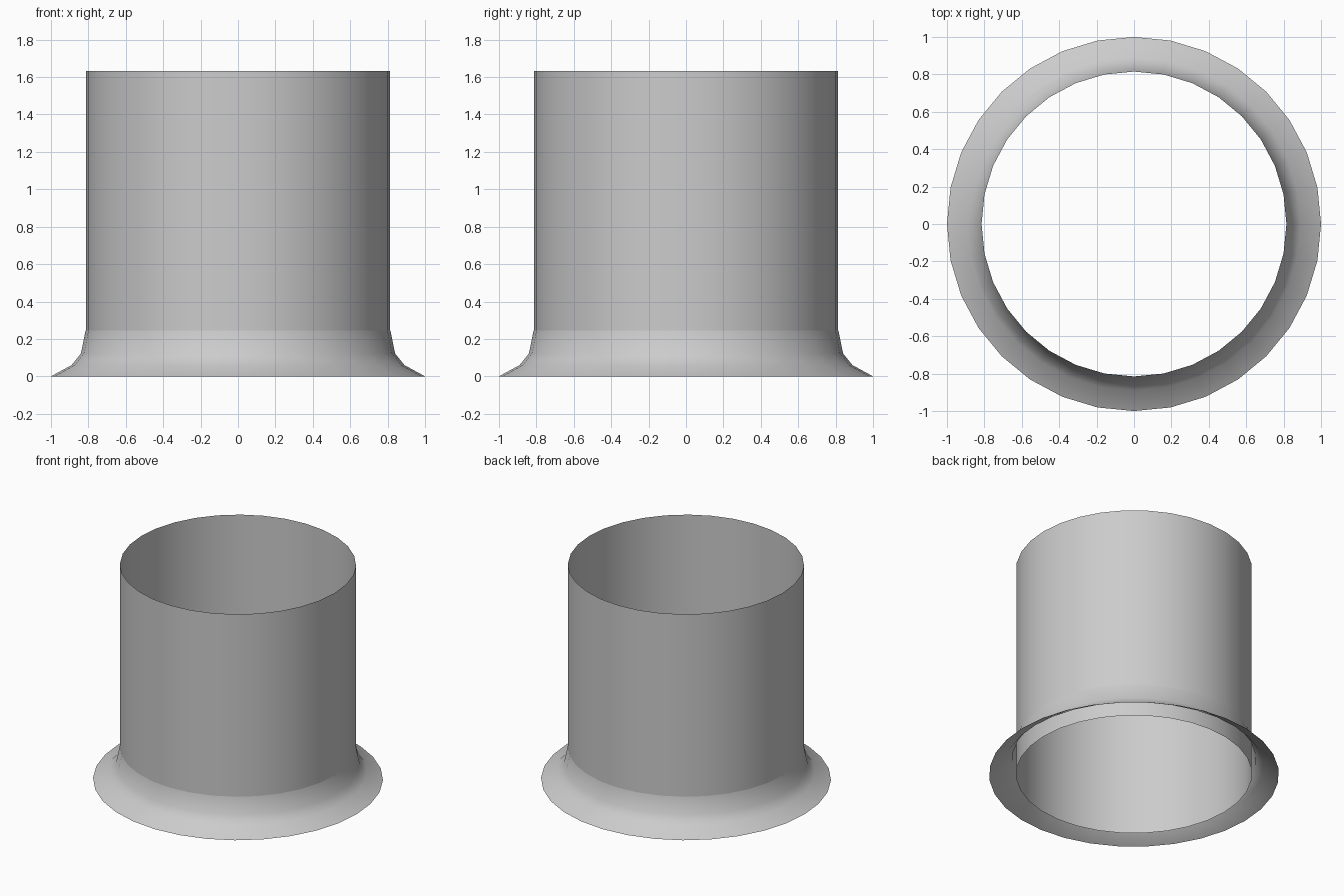
import bpy
import bmesh
import math

if "Cube" in bpy.data.objects:
    bpy.data.objects.remove(bpy.data.objects["Cube"])

SEGMENTS = 32


def revolve(name, profile):
    """Spin an open (radius, height) profile around z."""
    bm = bmesh.new()
    rings = []
    for r, z in profile:
        rings.append([bm.verts.new((r * math.cos(a), r * math.sin(a), z))
                      for a in (2 * math.pi * i / SEGMENTS for i in range(SEGMENTS))])
    for low, high in zip(rings, rings[1:]):
        for i in range(SEGMENTS):
            j = (i + 1) % SEGMENTS
            bm.faces.new((low[i], low[j], high[j], high[i])).smooth = True
    mesh = bpy.data.meshes.new(name)
    bm.to_mesh(mesh)
    bm.free()
    obj = bpy.data.objects.new(name, mesh)
    bpy.context.collection.objects.link(obj)
    return obj


# Thin open pipe, running all the way down to the base
revolve("pipe", [(0.814, 0), (0.814, 1.633)])

# Flared skirt around the foot, open underneath
revolve("flared_skirt", [(1.0, 0), (0.89, 0.06), (0.84, 0.122), (0.815, 0.245)])
